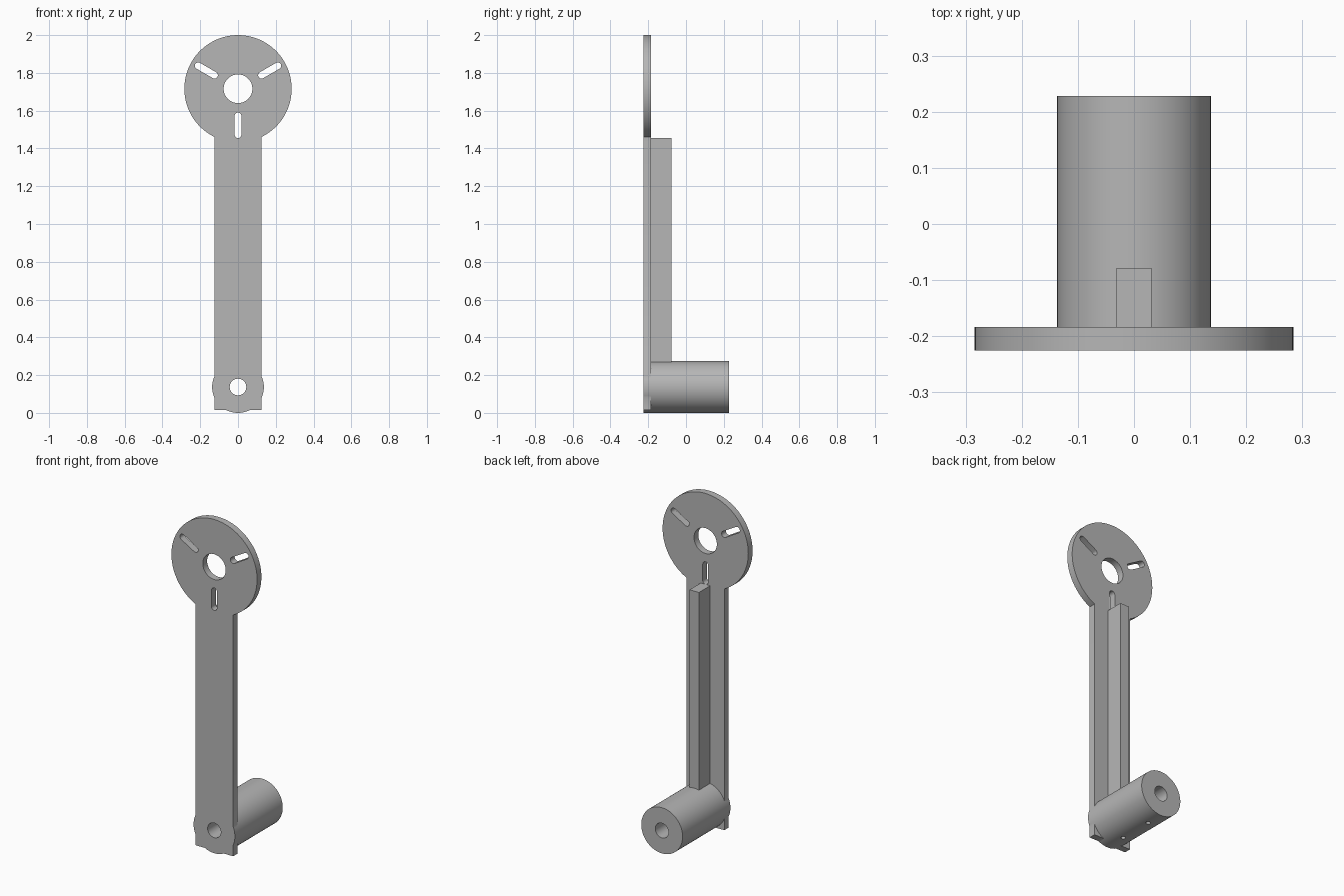
import bpy
import bmesh
from math import acos, asin, cos, pi, radians, sin

if "Cube" in bpy.data.objects:
    bpy.data.objects.remove(bpy.data.objects["Cube"], do_unlink=True)

DISC_R, DISC_Z = 0.284, 1.716
HUB_R, HUB_Z = 0.137, 0.137
ARM_X, ARM_BOTTOM = 0.125, 0.015
FRONT, PLATE_BACK, HUB_BACK = -0.225, -0.184, 0.228

grey = bpy.data.materials.new("plain grey")
grey.use_nodes = True
colour = (0.47, 0.47, 0.47, 1)
grey.diffuse_color = colour
grey.node_tree.nodes["Principled BSDF"].inputs["Base Color"].default_value = colour


def arc(x, z, r, start, end, steps):
    """Points on an arc in the xz plane, angles in radians."""
    angles = [start + (end - start) * i / steps for i in range(steps + 1)]
    return [(x + r * cos(a), z + r * sin(a)) for a in angles]


def circle(z, r, sides):
    return arc(0, z, r, 0, 2 * pi, sides)[:-1]


def extrude(name, outline, y0, y1):
    """Solid made by pushing an xz outline from y0 to y1."""
    bm = bmesh.new()
    face = bm.faces.new([bm.verts.new((x, y0, z)) for x, z in outline])
    moved = bmesh.ops.extrude_face_region(bm, geom=[face])["geom"]
    verts = [v for v in moved if isinstance(v, bmesh.types.BMVert)]
    bmesh.ops.translate(bm, verts=verts, vec=(0, y1 - y0, 0))
    bmesh.ops.recalc_face_normals(bm, faces=bm.faces)
    mesh = bpy.data.meshes.new(name)
    bm.to_mesh(mesh)
    bm.free()
    mesh.materials.append(grey)
    obj = bpy.data.objects.new(name, mesh)
    bpy.context.collection.objects.link(obj)
    return obj


def activate(obj):
    bpy.ops.object.select_all(action='DESELECT')
    obj.select_set(True)
    bpy.context.view_layer.objects.active = obj


def cut(obj, cutter):
    cutter.hide_render = True
    mod = obj.modifiers.new("cut", 'BOOLEAN')
    mod.operation = 'DIFFERENCE'
    mod.solver = 'EXACT'
    mod.object = cutter
    activate(obj)
    bpy.ops.object.modifier_apply(modifier=mod.name)
    bpy.data.objects.remove(cutter, do_unlink=True)


# Plate: round head, straight arm and hub bulge in one mirrored outline
bulge = acos(ARM_X / HUB_R)
dip = asin((ARM_BOTTOM - HUB_Z) / HUB_R)
half = arc(0, DISC_Z, DISC_R, pi / 2, -acos(ARM_X / DISC_R), 48)
half += arc(0, HUB_Z, HUB_R, bulge, -bulge, 10)
half.append((ARM_X, ARM_BOTTOM))
half += arc(0, HUB_Z, HUB_R, dip, -pi / 2, 8)
outline = half + [(-x, z) for x, z in half[-2:0:-1]]
plate = extrude("face_plate", outline, FRONT, PLATE_BACK)

# Hub tube behind the foot of the arm
hub = extrude("hub_tube", circle(HUB_Z, HUB_R, 72), PLATE_BACK - 0.01, HUB_BACK)

# Stiffening rib on the back of the arm
rib_x, rib_top, rib_foot = 0.031, 1.455, 0.262
extrude("back_rib", [(-rib_x, rib_foot), (rib_x, rib_foot),
                     (rib_x, rib_top), (-rib_x, rib_top)],
        PLATE_BACK - 0.01, -0.078)

# Head hole and the bore through plate and hub
cut(plate, extrude("head_hole_cutter", circle(DISC_Z, 0.076, 48), -0.3, -0.1))
for part in (plate, hub):
    cut(part, extrude("bore_cutter", circle(HUB_Z, 0.044, 36), -0.3, 0.3))

# Three rounded radial slots in the head
slot_r, inner, outer = 0.018, 0.144, 0.243
slot = (arc(outer, 0, slot_r, -pi / 2, pi / 2, 10)
        + arc(inner, 0, slot_r, pi / 2, 3 * pi / 2, 10))
for degrees in (30, 150, 270):
    a = radians(degrees)
    turned = [(x * cos(a) - z * sin(a), DISC_Z + x * sin(a) + z * cos(a))
              for x, z in slot]
    cut(plate, extrude("slot_cutter", turned, -0.3, -0.1))

# Two small screw holes in the underside of the hub
for y in (0.12, -0.09):
    bpy.ops.mesh.primitive_cylinder_add(vertices=16, radius=0.013, depth=0.16,
                                        location=(0, y, 0.05))
    cut(hub, bpy.context.object)

for part in (plate, hub):
    activate(part)
    bpy.ops.object.shade_smooth_by_angle(angle=radians(30))
